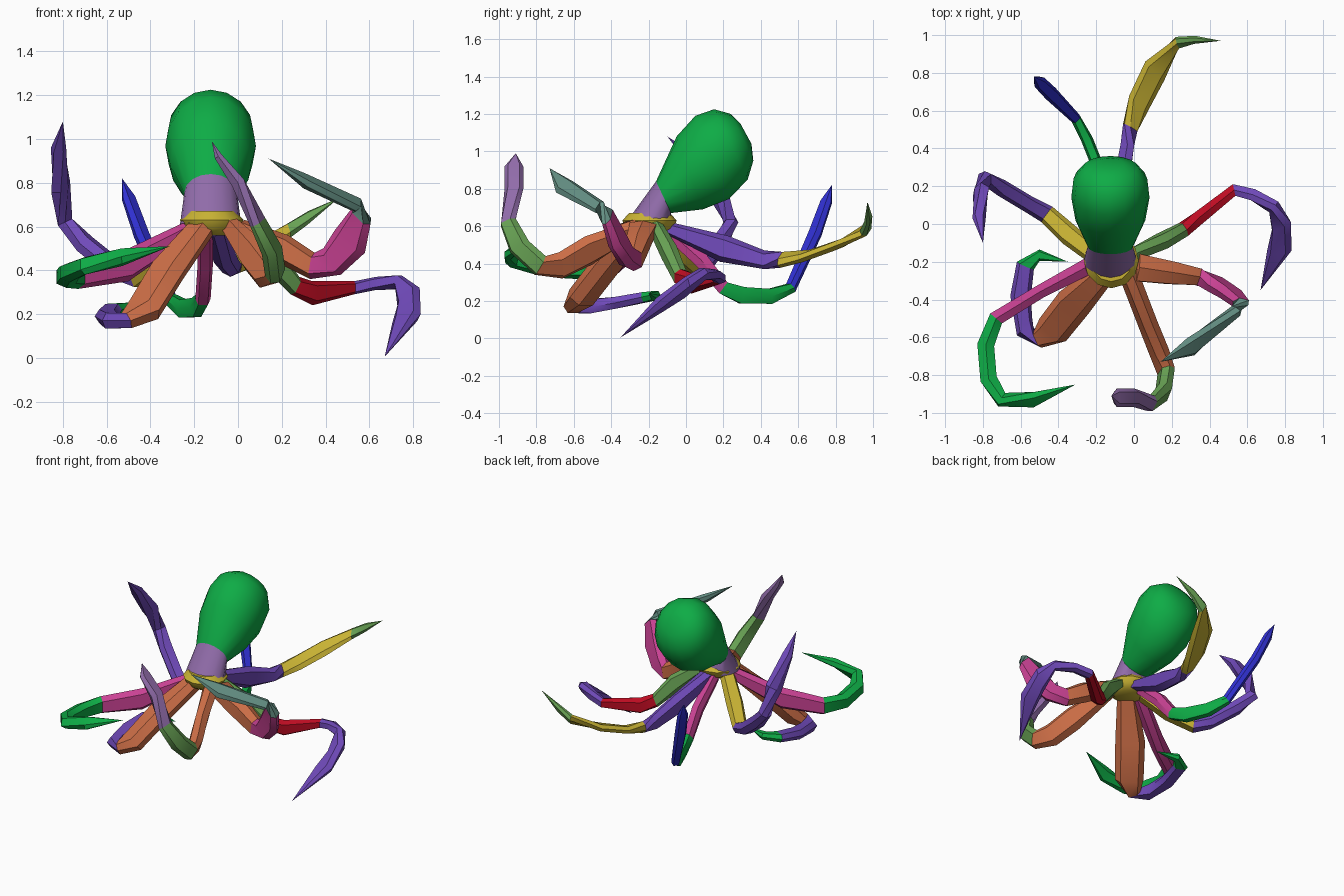
import bpy, bmesh, math
from mathutils import Vector

cube = bpy.data.objects.get("Cube")
if cube:
    bpy.data.objects.remove(cube, do_unlink=True)


def linear(c):
    c /= 255
    return c / 12.92 if c < 0.04 else ((c + 0.055) / 1.055) ** 2.4


# One material per colour
COLOURS = {
    "green": (14, 172, 70), "mauve": (145, 108, 170), "indigo": (112, 74, 186),
    "orange": (208, 112, 72), "pink": (202, 66, 148), "yellow": (202, 180, 52),
    "leaf_green": (104, 162, 84), "grey_teal": (102, 146, 134),
    "red": (190, 12, 34), "blue": (48, 48, 210)}
MATS = {}
for mat_name, rgb in COLOURS.items():
    m = bpy.data.materials.new(mat_name)
    col = (*[linear(c) for c in rgb], 1)
    m.diffuse_color = col
    m.use_nodes = True
    m.node_tree.nodes["Principled BSDF"].inputs["Base Color"].default_value = col
    MATS[mat_name] = m


def loft(name, rings, colours, angle):
    """Skin a tube through the rings; colours has one entry per span."""
    mesh = bpy.data.meshes.new(name)
    slots = list(dict.fromkeys(colours))
    for s in slots:
        mesh.materials.append(MATS[s])
    bm = bmesh.new()
    loops = [[bm.verts.new(p) for p in ring] for ring in rings]
    n = len(rings[0])
    for a, b, colour in zip(loops, loops[1:], colours):
        for i in range(n):
            j = (i + 1) % n
            bm.faces.new((a[i], a[j], b[j], b[i])).material_index = slots.index(colour)
    bm.faces.new(loops[0][::-1]).material_index = slots.index(colours[0])
    bm.faces.new(loops[-1]).material_index = slots.index(colours[-1])
    bmesh.ops.remove_doubles(bm, verts=bm.verts, dist=0.0005)
    bmesh.ops.recalc_face_normals(bm, faces=bm.faces)
    bm.to_mesh(mesh)
    bm.free()
    obj = bpy.data.objects.new(name, mesh)
    bpy.context.collection.objects.link(obj)
    bpy.ops.object.select_all(action="DESELECT")
    obj.select_set(True)
    bpy.context.view_layer.objects.active = obj
    bpy.ops.object.shade_smooth_by_angle(angle=math.radians(angle))
    return obj


SECTION = [(1, 0), (0.62, 0.9), (-0.62, 0.9), (-1, 0), (-0.62, -0.9), (0.62, -0.9)]


def arm(name, colours, stations):
    """Stations: centre, half-width vector, half thickness; the last is the tip."""
    centres = [Vector(s[0]) for s in stations]
    rings = []
    for i, (c, w, t) in enumerate(stations):
        c, w = Vector(c), Vector(w)
        before, after = centres[max(i - 1, 0)], centres[min(i + 1, len(centres) - 1)]
        tangent = (c - before).normalized() + (after - c).normalized()
        side = tangent.cross(w).normalized() * t
        rings.append([c + w * u + side * v for u, v in SECTION])
    return loft(name, rings, colours, 35)


TIP = ((0, 0, 0), 0)

# Head and neck: each ring is (front y, z), (back y, z), half width in x
body = [((-0.32, 0.62), (-0.07, 0.60), 0.14), ((-0.16, 0.84), (-0.08, 0.67), 0.12),
        ((-0.05, 1.08), (0.09, 0.69), 0.185), ((0.05, 1.19), (0.23, 0.745), 0.207),
        ((0.15, 1.225), (0.33, 0.85), 0.195), ((0.24, 1.2), (0.36, 0.95), 0.145),
        ((0.29, 1.15), (0.35, 1.04), 0.07)]
rings = []
for (y0, z0), (y1, z1), rx in body:
    ring = []
    for k in range(16):
        a = math.tau * k / 16
        f = 0.5 + 0.5 * math.cos(a)
        ring.append((-0.125 + rx * math.sin(a), y1 + (y0 - y1) * f, z1 + (z0 - z1) * f))
    rings.append(ring)
loft("neck", rings[:2], ["mauve"], 40)
loft("head", rings[1:], ["green"] * 5, 50)

# Hub where the arms meet
hub = []
for r, z in ((0.08, 0.56), (0.13, 0.59), (0.145, 0.63), (0.11, 0.67)):
    hub.append([(-0.12 + r * math.cos(math.tau * k / 12),
                 -0.195 + r * math.sin(math.tau * k / 12), z) for k in range(12)])
loft("hub", hub, ["yellow"] * 3, 40)

# Arms
arm("right_front_arm", ["pink"] * 2 + ["green"] * 5, [
    ((-0.20, -0.20, 0.60), (0, 0, 0.04), 0.05),
    ((-0.50, -0.36, 0.425), (0, 0, 0.075), 0.04),
    ((-0.73, -0.50, 0.375), (0, 0, 0.06), 0.045),
    ((-0.785, -0.64, 0.37), (0, 0, 0.05), 0.05),
    ((-0.77, -0.82, 0.39), (0, 0, 0.045), 0.05),
    ((-0.70, -0.93, 0.42), (0, 0.01, 0.04), 0.04),
    ((-0.53, -0.93, 0.46), (0, 0.04, 0.03), 0.03),
    ((-0.31, -0.85, 0.51), *TIP)])

arm("front_right_arm", ["orange"] * 3 + ["indigo"] * 3 + ["green"] * 2, [
    ((-0.16, -0.26, 0.60), (-0.05, 0.04, 0), 0.05),
    ((-0.32, -0.42, 0.40), (-0.075, 0.06, 0), 0.06),
    ((-0.43, -0.56, 0.22), (-0.07, 0.06, 0), 0.06),
    ((-0.51, -0.61, 0.17), (-0.02, 0.045, 0), 0.04),
    ((-0.58, -0.54, 0.17), (0.04, 0.05, 0), 0.04),
    ((-0.60, -0.38, 0.19), (0.055, 0, 0), 0.035),
    ((-0.575, -0.22, 0.22), (0.045, -0.02, 0), 0.03),
    ((-0.50, -0.165, 0.23), (0, -0.03, 0), 0.025),
    ((-0.35, -0.20, 0.24), *TIP)])

arm("front_left_arm", ["orange"] * 3 + ["leaf_green"] * 2 + ["mauve"] * 3, [
    ((-0.03, -0.26, 0.60), (0.02, 0, 0.04), 0.05),
    ((0.07, -0.52, 0.47), (0.03, -0.02, 0.075), 0.045),
    ((0.13, -0.67, 0.39), (0.03, -0.01, 0.07), 0.045),
    ((0.17, -0.78, 0.39), (0.02, 0.03, 0.05), 0.04),
    ((0.155, -0.89, 0.49), (0.02, 0.05, 0.03), 0.04),
    ((0.09, -0.95, 0.62), (0.02, 0.04, 0.02), 0.03),
    ((0.0, -0.92, 0.80), (0, 0.05, 0), 0.035),
    ((-0.09, -0.92, 0.92), (0, 0.05, 0), 0.02),
    ((-0.12, -0.91, 0.99), *TIP)])

arm("left_front_arm", ["orange"] * 2 + ["pink"] * 3 + ["grey_teal"] * 3, [
    ((0.01, -0.23, 0.59), (0.02, 0, 0.04), 0.08),
    ((0.20, -0.26, 0.50), (0.03, 0, 0.06), 0.065),
    ((0.34, -0.28, 0.42), (0.01, 0, 0.06), 0.05),
    ((0.43, -0.32, 0.44), (-0.04, 0, 0.06), 0.045),
    ((0.51, -0.37, 0.53), (-0.07, 0.02, 0.05), 0.04),
    ((0.565, -0.42, 0.65), (-0.04, 0.01, 0.04), 0.035),
    ((0.54, -0.46, 0.70), (0, -0.02, -0.03), 0.03),
    ((0.30, -0.65, 0.81), (0.02, -0.045, -0.03), 0.025),
    ((0.14, -0.73, 0.91), *TIP)])

arm("left_arm", ["leaf_green"] * 2 + ["red"] * 2 + ["indigo"] * 5, [
    ((0.0, -0.16, 0.59), (0, 0, 0.045), 0.04),
    ((0.15, -0.09, 0.46), (0.03, 0, 0.05), 0.045),
    ((0.26, -0.03, 0.33), (0.02, 0, 0.04), 0.04),
    ((0.34, 0.03, 0.295), (0, 0, 0.055), 0.04),
    ((0.53, 0.18, 0.32), (0, 0, 0.03), 0.035),
    ((0.63, 0.155, 0.34), (0, 0, 0.03), 0.035),
    ((0.74, 0.09, 0.345), (0.01, 0.01, 0.03), 0.035),
    ((0.78, -0.01, 0.27), (0.05, 0.02, 0.05), 0.035),
    ((0.77, -0.14, 0.18), (0.065, 0, 0.02), 0.035),
    ((0.67, -0.35, 0.005), *TIP)])

arm("back_left_arm", ["indigo"] * 3 + ["yellow"] * 3 + ["leaf_green"] * 2, [
    ((-0.11, -0.10, 0.59), (0, 0, 0.035), 0.05),
    ((-0.07, 0.20, 0.48), (0, 0.02, 0.07), 0.045),
    ((-0.035, 0.42, 0.42), (0, 0, 0.05), 0.04),
    ((-0.02, 0.51, 0.42), (-0.03, 0.02, 0.03), 0.035),
    ((0.025, 0.64, 0.44), (-0.05, 0.04, 0.02), 0.025),
    ((0.11, 0.81, 0.50), (-0.05, 0.05, 0.02), 0.025),
    ((0.23, 0.96, 0.58), (-0.01, 0.02, 0.03), 0.025),
    ((0.32, 0.975, 0.64), (0, 0.01, 0.03), 0.018),
    ((0.46, 0.97, 0.73), *TIP)])

arm("back_right_arm", ["pink"] * 2 + ["green"] * 3 + ["blue"] * 3, [
    ((-0.15, -0.10, 0.58), (0.035, 0, 0), 0.04),
    ((-0.15, 0.08, 0.42), (0.035, 0, 0), 0.045),
    ((-0.16, 0.20, 0.27), (0.035, 0, 0), 0.04),
    ((-0.19, 0.30, 0.23), (0.03, 0.01, 0), 0.05),
    ((-0.25, 0.45, 0.225), (0.03, 0.01, 0), 0.045),
    ((-0.31, 0.56, 0.27), (0.02, 0.02, 0), 0.03),
    ((-0.44, 0.69, 0.56), (0.025, 0.03, 0), 0.03),
    ((-0.50, 0.75, 0.73), (0.025, 0.025, 0), 0.025),
    ((-0.53, 0.78, 0.82), *TIP)])

arm("right_back_arm", ["yellow"] * 2 + ["indigo"] * 6, [
    ((-0.20, -0.17, 0.60), (0.03, 0.04, 0), 0.04),
    ((-0.34, -0.06, 0.46), (0.035, 0.045, 0), 0.045),
    ((-0.46, 0.05, 0.36), (0.03, 0.04, 0), 0.04),
    ((-0.55, 0.10, 0.40), (0.02, 0.04, 0), 0.045),
    ((-0.70, 0.19, 0.52), (0.02, 0.04, 0), 0.045),
    ((-0.79, 0.24, 0.62), (0, 0.04, 0), 0.04),
    ((-0.81, 0.17, 0.78), (-0.035, 0.02, 0), 0.055),
    ((-0.82, 0.03, 0.96), (-0.035, 0, 0), 0.035),
    ((-0.80, -0.10, 1.08), *TIP)])
